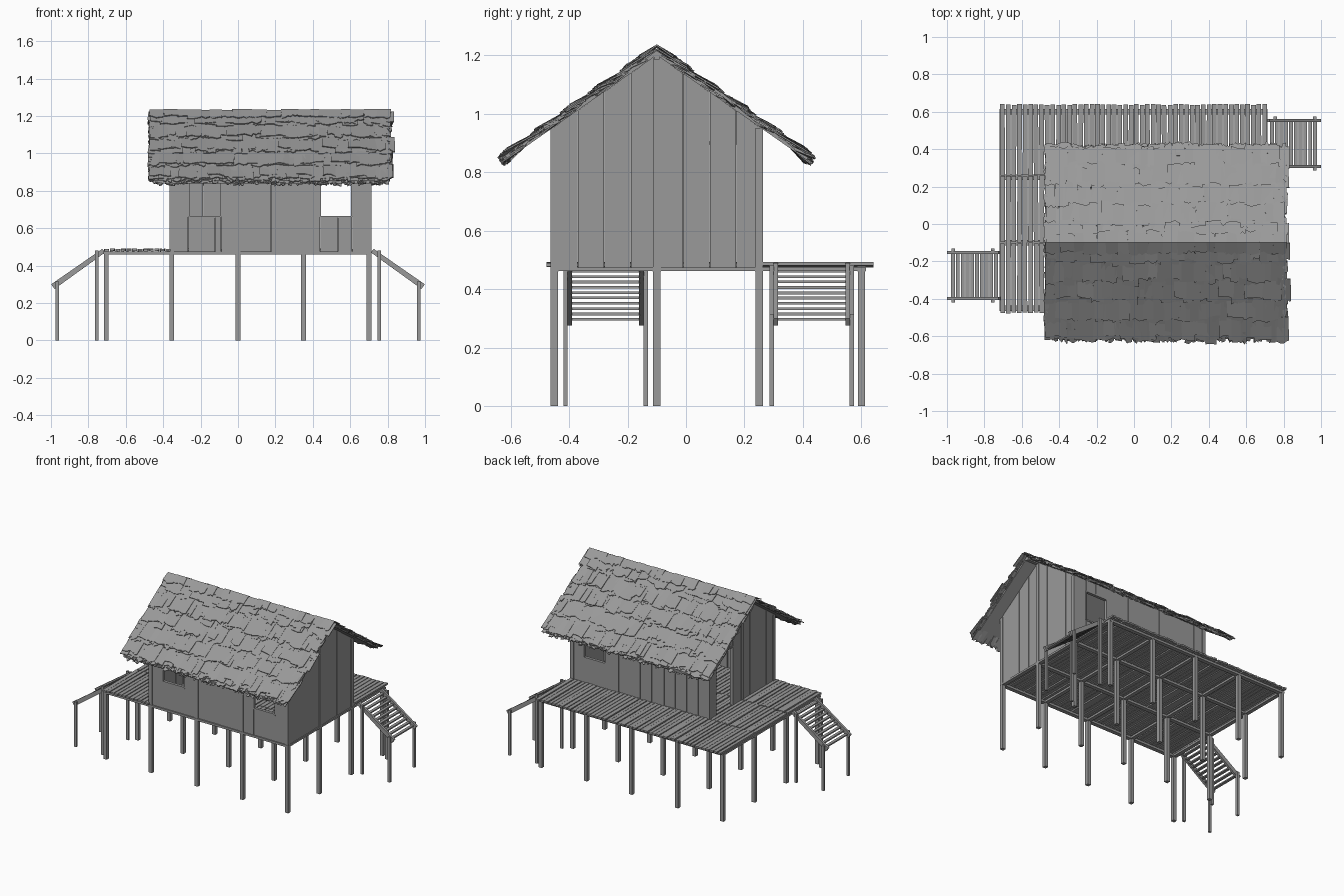
import bpy, bmesh, math, random
from mathutils import Vector

if "Cube" in bpy.data.objects:
    bpy.data.objects.remove(bpy.data.objects["Cube"])

random.seed(4)
R = random.uniform

# Dark weathered grey for every part
GREY = bpy.data.materials.new("weathered_grey")
GREY.diffuse_color = (0.32, 0.32, 0.32, 1)
GREY.use_nodes = True
GREY.node_tree.nodes["Principled BSDF"].inputs["Base Color"].default_value = GREY.diffuse_color


def finish(bm, name):
    bmesh.ops.recalc_face_normals(bm, faces=bm.faces)
    me = bpy.data.meshes.new(name)
    bm.to_mesh(me)
    bm.free()
    me.materials.append(GREY)
    ob = bpy.data.objects.new(name, me)
    bpy.context.collection.objects.link(ob)
    return ob


def prism(bm, poly, off):
    """Extrude a planar polygon by the vector off."""
    off = Vector(off)
    a = [bm.verts.new(p) for p in poly]
    b = [bm.verts.new(Vector(p) + off) for p in poly]
    bm.faces.new(a)
    bm.faces.new(b[::-1])
    for i in range(len(a)):
        j = (i + 1) % len(a)
        bm.faces.new((a[i], b[i], b[j], a[j]))


def box(bm, x0, x1, y0, y1, z0, z1):
    prism(bm, [(x0, y0, z0), (x1, y0, z0), (x1, y1, z0), (x0, y1, z0)], (0, 0, z1 - z0))


RIDGE_Y, RIDGE_Z, SLOPE, RUN = -0.10, 1.20, 0.70, 0.525
XS = (-0.705, -0.355, 0.0, 0.35, 0.70)
YS = (-0.45, -0.10, 0.25, 0.60)


def roof_z(y):
    return RIDGE_Z - SLOPE * abs(y - RIDGE_Y)


# Stilts: those on the house outline run up to the roof
bm = bmesh.new()
for i, x in enumerate(XS):
    for j, y in enumerate(YS):
        on_wall = i > 0 and j < 3 and (i in (1, 4) or j in (0, 2))
        top = roof_z(y) - 0.005 if on_wall else 0.465
        w = 0.0125
        box(bm, x - w, x + w, y - w, y + w, 0, top)
finish(bm, "stilts")

# Floor beams in both directions
bm = bmesh.new()
for y in YS:
    box(bm, -0.715, 0.713, y - 0.014, y + 0.014, 0.460, 0.475)
for x in XS:
    box(bm, x - 0.0135, x + 0.0135, -0.464, 0.615, 0.461, 0.4745)
finish(bm, "floor_beams")

# Deck and floor planks, three rows running front to back
bm = bmesh.new()
n = 48
pitch = 1.43 / n
for y0, y1 in ((-0.475, -0.10), (-0.098, 0.258), (0.26, 0.64)):
    for k in range(n):
        x = -0.717 + k * pitch
        inside = x > -0.36
        if inside and y1 < 0:
            a, b = -0.447, y1
        elif inside and y1 < 0.3:
            a, b = y0, 0.262
        else:
            a, b = y0 + R(-.003, .003), y1 + R(-.004, .002)
        if inside and y1 < 0.3 and x + pitch > 0.70:
            continue
        z = 0.475 + R(0, 0.004)
        s = R(-.002, .002)
        prism(bm, [(x + .0025, a, z), (x + pitch - .0025, a, z + s),
                   (x + pitch - .0025 + s, b, z + s), (x + .0025 + s, b, z)], (0, 0, 0.012))
finish(bm, "deck_planks")


# Plank walls: split at plank edges, with openings left out
def wall(name, axis, pos, lo, hi, top, opening=None, width=0.09):
    count = round((hi - lo) / width)
    edges = [lo + (hi - lo) * k / count for k in range(count + 1)]
    if opening:
        o0, o1, oz0, oz1 = opening
        edges = [e for e in edges if min(abs(e - o0), abs(e - o1)) > 0.025]
        edges += [o0, o1]
    if axis == 'y':
        edges = [e for e in edges if abs(e - RIDGE_Y) > 0.03] + [RIDGE_Y]
    edges.sort()
    bm = bmesh.new()
    for a, b in zip(edges, edges[1:]):
        spans = [(0.462, None)]
        if opening and a > o0 - .001 and b < o1 + .001:
            spans = [(oz1, None)] + ([(0.462, oz0)] if oz0 > 0.5 else [])
        d = R(-.002, .002)
        g = 0.001
        for z0, z1 in spans:
            ta, tb = (z1, z1) if z1 else (top(a), top(b))
            uv = [(a + g, z0), (b - g, z0), (b - g, tb), (a + g, ta)]
            if axis == 'x':
                prism(bm, [(u, pos + d, v) for u, v in uv], (0, 0.012, 0))
            else:
                prism(bm, [(pos + d, u, v) for u, v in uv], (0.012, 0, 0))
    # opening trim
    if opening:
        t = 0.005
        bars = [(o0 - t, o0 + t, oz0, oz1), (o1 - t, o1 + t, oz0, oz1), (o0, o1, oz1 - t, oz1 + t)]
        if oz0 > 0.5:
            bars.append((o0, o1, oz0 - t, oz0 + t))
        for a, b, c, e in bars:
            if axis == 'x':
                box(bm, a, b, pos - .004, pos + .016, c, e)
            else:
                box(bm, pos - .004, pos + .016, a, b, c, e)
    finish(bm, name)


side_top = lambda u: roof_z(-0.455)
# two windows in the front wall need two sections
wall("front_wall_left", 'x', -0.4565, -0.365, 0.0, side_top, (-0.265, -0.09, 0.66, 0.87), 0.12)
wall("front_wall_right", 'x', -0.4565, 0.0, 0.71, side_top, (0.44, 0.61, 0.66, 0.87), 0.18)
wall("back_wall", 'x', 0.2465, -0.365, 0.71, side_top, (0.44, 0.61, 0.66, 0.87))
wall("right_wall", 'y', 0.695, -0.46, 0.262, roof_z)
wall("left_wall", 'y', -0.362, -0.46, 0.262, roof_z, (0.0, 0.19, 0.48, 0.90))

# Roof boards under the thatch
X0, X1 = -0.455, 0.795
bm = bmesh.new()
for s in (-1, 1):
    e = RIDGE_Y + s * (RUN - 0.01)
    prism(bm, [(X0, RIDGE_Y, RIDGE_Z), (X0, e, roof_z(e)), (X0, e, roof_z(e) + .016),
               (X0, RIDGE_Y, RIDGE_Z + .016)], (X1 - X0, 0, 0))
finish(bm, "roof_boards")

# Thatch: overlapping ragged courses on both slopes
L = RUN * math.hypot(1, SLOPE)
ang = math.atan(SLOPE)


def on_roof(side, x, s, h):
    return Vector((x, RIDGE_Y + side * (s * math.cos(ang) + h * math.sin(ang)),
                   RIDGE_Z - s * math.sin(ang) + h * math.cos(ang)))


def tuft(bm, side, x, w, s0, s1, h0, h1):
    m = random.randint(2, 4)
    sk = R(-.006, .006)
    tilt = R(-.004, .004)
    pts = [(x - w / 2, s0, h0), (x + w / 2, s0, h0)]
    for k in range(m + 1):
        f = 0.5 - k / m
        pts.append((x + w * f + sk, s1 + R(-.014, .008), h1 + tilt * f * 2))
    prism(bm, [on_roof(side, *p) for p in pts], on_roof(side, 0, 0, .005) - on_roof(side, 0, 0, 0))


bm = bmesh.new()
courses = 5
step = (L - 0.01) / courses
for side in (-1, 1):
    for c in range(courses):
        for layer in range(2):
            x = X0 - 0.015
            while x < X1 - 0.005:
                w = R(.03, .09)
                s1 = (c + 1) * step + R(-.02, .012) - layer * .02
                s0 = max(-0.012, c * step - 0.03)
                tuft(bm, side, x + w / 2 + R(-.006, .006), min(w * 1.12, X1 + .02 - x), s0, s1,
                     .012 + R(0, .004), .014 + .005 * layer + R(0, .009))
                x += w
    # ragged eave bundle
    for k in range(110):
        x = R(X0, X1)
        h = R(-.012, .020)
        tuft(bm, side, x, R(.015, .04), L - R(.06, .09), L + R(-.015, .002), max(h, 0), h)
    # ragged verges at the gable ends
    for k in range(40):
        s = R(0, L - .07)
        for x in (X0 - R(.003, .014), X1 + R(.003, .014)):
            tuft(bm, side, x, R(.015, .026), s, s + R(.04, .07), R(.0, .016), R(.004, .022))
# ridge cap tufts, closed along the top
x = X0 - .015
while x < X1:
    w = min(R(.04, .08), X1 + .022 - x)
    h = R(.020, .026)
    for side in (-1, 1):
        tuft(bm, side, x + w / 2, w * 1.05, -(h + .005) * SLOPE, R(.04, .06), h, R(.022, .028))
    x += w
finish(bm, "thatch")

# Ridge pole
bm = bmesh.new()
box(bm, X0, X1, RIDGE_Y - .01, RIDGE_Y + .01, RIDGE_Z - .015, RIDGE_Z)
finish(bm, "ridge_pole")


# Stairs: d = direction along x, yc = middle of the flight
def stairs(name, d, yc):
    bm = bmesh.new()
    a, b = (0.715, 0.482), (0.99, 0.288)
    for s in (-1, 1):
        # stringer
        y = yc + s * 0.123
        p = [(a[0] - .004, a[1] - .012), (b[0] - .009, b[1] - .013), (b[0] + .009, b[1] + .012),
             (a[0] + .01, a[1] + .008)]
        prism(bm, [(d * u, y - .008, v) for u, v in p], (0, .016, 0))
        # posts outside the stringers
        yp = yc + s * 0.137
        for x, h in ((0.756, 0.48), (0.967, 0.315)):
            box(bm, d * x - .009, d * x + .009, yp - .0075, yp + .0075, 0, h)
    # treads
    for k in range(10):
        f = (k + .5) / 10
        x = 0.725 + f * 0.255
        z = 0.469 - f * 0.182
        box(bm, d * x - .010, d * x + .010, yc - .12, yc + .12, z - .004 + R(-.001, .001), z + .005)
    finish(bm, name)


stairs("right_stairs", 1, 0.43)
stairs("left_stairs", -1, -0.275)
